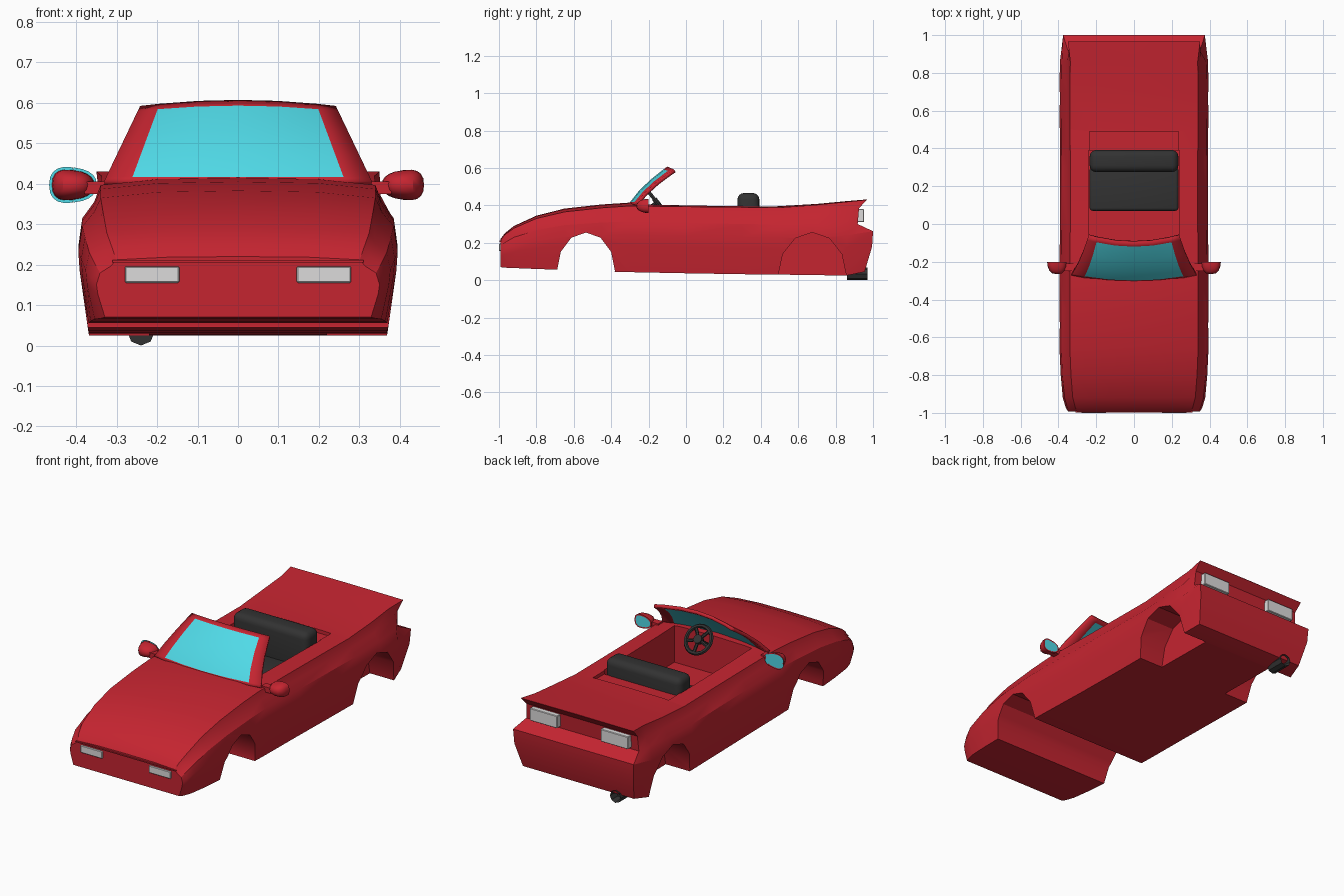
import bpy, bmesh, math
from mathutils import Matrix, Vector

cube = bpy.data.objects.get("Cube")
if cube:
    bpy.data.objects.remove(cube, do_unlink=True)


def material(name, color):
    m = bpy.data.materials.new(name)
    m.use_nodes = True
    m.diffuse_color = (*color, 1)
    bsdf = next(n for n in m.node_tree.nodes if n.type == 'BSDF_PRINCIPLED')
    bsdf.inputs["Base Color"].default_value = (*color, 1)
    return m


RED = material("red paint", (0.56, 0.018, 0.03))
GLASS = material("cyan glass", (0.08, 0.7, 0.8))
DARK = material("dark trim", (0.032, 0.032, 0.032))
LAMP = material("pale lamp", (0.72, 0.71, 0.71))


def finish(name, bm, *mats, angle=32):
    """Turn a bmesh into an object, smooth with sharp edges kept."""
    bmesh.ops.recalc_face_normals(bm, faces=bm.faces[:])
    me = bpy.data.meshes.new(name)
    bm.to_mesh(me)
    bm.free()
    ob = bpy.data.objects.new(name, me)
    bpy.context.collection.objects.link(ob)
    for m in mats:
        me.materials.append(m)
    smooth(ob, angle)
    return ob


def smooth(ob, angle=32):
    bpy.ops.object.select_all(action='DESELECT')
    ob.select_set(True)
    bpy.context.view_layer.objects.active = ob
    bpy.ops.object.shade_smooth_by_angle(angle=math.radians(angle))


def box(name, lo, hi, mat, bevel=0, segments=3):
    lo, hi = Vector(lo), Vector(hi)
    bm = bmesh.new()
    bmesh.ops.create_cube(bm, size=1, matrix=Matrix.Translation((lo + hi) / 2) @ Matrix.Diagonal((*(hi - lo), 1)))
    if bevel:
        bmesh.ops.bevel(bm, geom=bm.edges[:], offset=bevel, segments=segments, profile=0.5, affect='EDGES')
    return finish(name, bm, mat)


def tube(bm, start, end, r, sides=8):
    start, end = Vector(start), Vector(end)
    axis = end - start
    rot = axis.to_track_quat('Z', 'Y').to_matrix().to_4x4()
    bmesh.ops.create_cone(bm, cap_ends=True, segments=sides, radius1=r, radius2=r, depth=axis.length,
                          matrix=Matrix.Translation((start + end) / 2) @ rot)


def arch(name, y, z, ry, rz, x0, x1):
    """Elliptical prism across the car, used to cut a wheel well."""
    bm = bmesh.new()
    tube(bm, (x0, 0, 0), (x1, 0, 0), 1, 12)
    bmesh.ops.transform(bm, verts=bm.verts[:],
                        matrix=Matrix.Translation((0, y, z)) @ Matrix.Diagonal((1, ry, rz, 1)))
    return finish(name, bm, RED)


def cut(target, cutter):
    mod = target.modifiers.new("cut", 'BOOLEAN')
    mod.object = cutter
    mod.operation = 'DIFFERENCE'
    mod.solver = 'EXACT'
    bpy.context.view_layer.objects.active = target
    bpy.ops.object.modifier_apply(modifier=mod.name)
    bpy.data.objects.remove(cutter, do_unlink=True)


# Body shell: y, top height, half width, bottom height, crown drop
stations = [
    (-.992, .22, .35, .07, .008), (-.97, .25, .362, .067, .008), (-.92, .29, .377, .065, .012),
    (-.8, .345, .388, .06, .015), (-.65, .383, .395, .055, .018), (-.45, .405, .395, .047, .018),
    (-.3, .415, .395, .043, .018), (0, .405, .392, .037, .012), (.3, .4, .392, .032, .01),
    (.5, .396, .393, .03, .008), (.7, .408, .395, .027, .005), (.86, .423, .392, .025, .004)]
across = (.94, .99, 1, .975, .9)
heights = (0, .38, .54, .73, .84)


def section(y, top, w, low, crown):
    half = [(w * a, y, low + (top - low) * h) for a, h in zip(across, heights)]
    return half + [(w * .86, y, top - crown), (w * .5, y, top - crown * .2), (0, y, top)]


# Tail section: overhanging lip above recessed lamps and a full bumper
tail = [(.345, .955, .045), (.37, .995, .18), (.375, 1, .262), (.35, .918, .3), (.345, .925, .385),
        (.35, .967, .43), (.2, .967, .431), (0, .967, .432)]
bm = bmesh.new()
rings = []
for half in [section(*s) for s in stations] + [tail]:
    loop = half + [(-x, y, z) for x, y, z in reversed(half[:-1])]
    rings.append([bm.verts.new(p) for p in loop])
n = len(rings[0])
for a, b in zip(rings, rings[1:]):
    for i in range(n):
        j = (i + 1) % n
        bm.faces.new((a[i], a[j], b[j], b[i]))
for ring in (rings[0], rings[-1]):
    for i in range(n // 2):
        bm.faces.new(list(dict.fromkeys((ring[i], ring[i + 1], ring[n - 2 - i], ring[n - 1 - i]))))
body = finish("body", bm, RED)

# Cockpit, shelf behind the seat and wheel wells
cut(body, box("cockpit_cutter", (-.24, -.24, .2), (.24, .39, .6), RED))
cut(body, box("shelf_cutter", (-.235, .37, .375), (.235, .49, .6), RED))
cut(body, arch("front_well_cutter", -.535, .05, .155, .205, -.6, .6))
for s in (-1, 1):
    cut(body, arch("rear_well_cutter", .675, .025, .182, .23, s * .22, s * .6))
smooth(body, 28)

# Windscreen: curved grid, border cells painted and inner cells glazed
us = (-1, -.8, -.4, 0, .4, .8, 1)
vs = (0, .06, .35, .65, .93, 1)
bm = bmesh.new()
grid = []
for v in vs:
    row = []
    for u in us:
        y = -.3 + .205 * v - .08 * v * (1 - v) + .035 * u * u
        z = .4 + .2 * v - .015 * u * u * v
        row.append(bm.verts.new((u * (.33 - .09 * v), y, z)))
    grid.append(row)
for r in range(len(vs) - 1):
    for c in range(len(us) - 1):
        f = bm.faces.new((grid[r][c], grid[r][c + 1], grid[r + 1][c + 1], grid[r + 1][c]))
        f.material_index = int(0 < r < len(vs) - 2 and 0 < c < len(us) - 2)
screen = finish("windscreen", bm, RED, GLASS)
solid = screen.modifiers.new("thickness", 'SOLIDIFY')
solid.thickness = .018
solid.offset = 0

# Door mirrors: half-domes with glass on the flat back
for s, side in ((1, "left"), (-1, "right")):
    bm = bmesh.new()
    bmesh.ops.create_uvsphere(bm, u_segments=16, v_segments=10, radius=1)
    bmesh.ops.bisect_plane(bm, geom=bm.verts[:] + bm.edges[:] + bm.faces[:], plane_co=(0, 0, 0),
                           plane_no=(0, 1, 0), clear_outer=True)
    rim = [e for e in bm.edges if e.is_boundary]
    back = bmesh.ops.contextual_create(bm, geom=rim)["faces"]
    for v in bm.verts:
        x = math.copysign(abs(v.co.x) ** .75, v.co.x)
        z = math.copysign(abs(v.co.z) ** .8, v.co.z) * (.85 + .15 * x)
        v.co = (s * (.408 + .052 * x), -.2 + .066 * v.co.y, .397 + .043 * z)
    bmesh.ops.inset_region(bm, faces=back, thickness=.007)
    for f in back:
        f.material_index = 1
    finish(side + "_mirror", bm, RED, GLASS)
    box(side + "_mirror_stalk", (min(s * .32, s * .38), -.25, .375), (max(s * .32, s * .38), -.21, .405), RED)

    # Front and rear lamps
    for end, xs, ys, zs in (("front", (.145, .28), (-1, -.98), (.155, .196)),
                            ("rear", (.135, .305), (.9, .952), (.31, .38))):
        lo, hi = sorted((s * xs[0], s * xs[1]))
        box(f"{side}_{end}_lamp", (lo, ys[0], zs[0]), (hi, ys[1], zs[1]), LAMP, .003, 1)

# Nose trim lip
box("nose_lip", (-.31, -.998, .205), (.31, -.98, .211), RED)

# Bench seat
box("seat_cushion", (-.235, .07, .19), (.235, .3, .28), DARK, .015)
box("seat_backrest", (-.235, .275, .22), (.235, .392, .466), DARK, .035, 4)

# Steering wheel: rim, spokes, hub and column, leaning forward
bm = bmesh.new()
R, sides = .074, 20
rim = []
for i in range(sides):
    a = math.tau * i / sides
    rim.append([bm.verts.new(((R + .011 * math.cos(b)) * math.cos(a), (R + .011 * math.cos(b)) * math.sin(a),
                              .011 * math.sin(b))) for b in (math.tau * k / 6 for k in range(6))])
for i in range(sides):
    p, q = rim[i], rim[(i + 1) % sides]
    for k in range(6):
        bm.faces.new((p[k], q[k], q[(k + 1) % 6], p[(k + 1) % 6]))
for k in range(5):
    a = math.tau * k / 5 + math.pi / 2
    tube(bm, (0, 0, 0), (R * math.cos(a), R * math.sin(a), 0), .009, 6)
tube(bm, (0, 0, -.012), (0, 0, .014), .024, 12)
tube(bm, (0, 0, -.1), (0, 0, 0), .012, 8)
bmesh.ops.transform(bm, verts=bm.verts[:], matrix=Matrix.Translation((.03, -.155, .415))
                    @ Matrix.Rotation(math.radians(52), 4, 'X') @ Matrix.Rotation(math.pi, 4, 'Z')
                    @ Matrix.Scale(-1, 4, (0, 1, 0)))
# Lean so the top sits ahead of the bottom, facing the seat
bmesh.ops.transform(bm, verts=bm.verts[:], matrix=Matrix.Translation((.03, -.155, .415))
                    @ Matrix.Rotation(math.radians(-104), 4, 'X') @ Matrix.Translation((-.03, .155, -.415)))
finish("steering_wheel", bm, DARK)

# Exhaust pipe with a recessed mouth
bm = bmesh.new()
tube(bm, (-.24, .86, .034), (-.24, .97, .034), .034)
mouth = [f for f in bm.faces if f.normal.y > .9]
bmesh.ops.inset_region(bm, faces=mouth, thickness=.008)
bmesh.ops.translate(bm, verts=list({v for f in mouth for v in f.verts}), vec=(0, -.05, 0))
finish("exhaust_pipe", bm, DARK)
